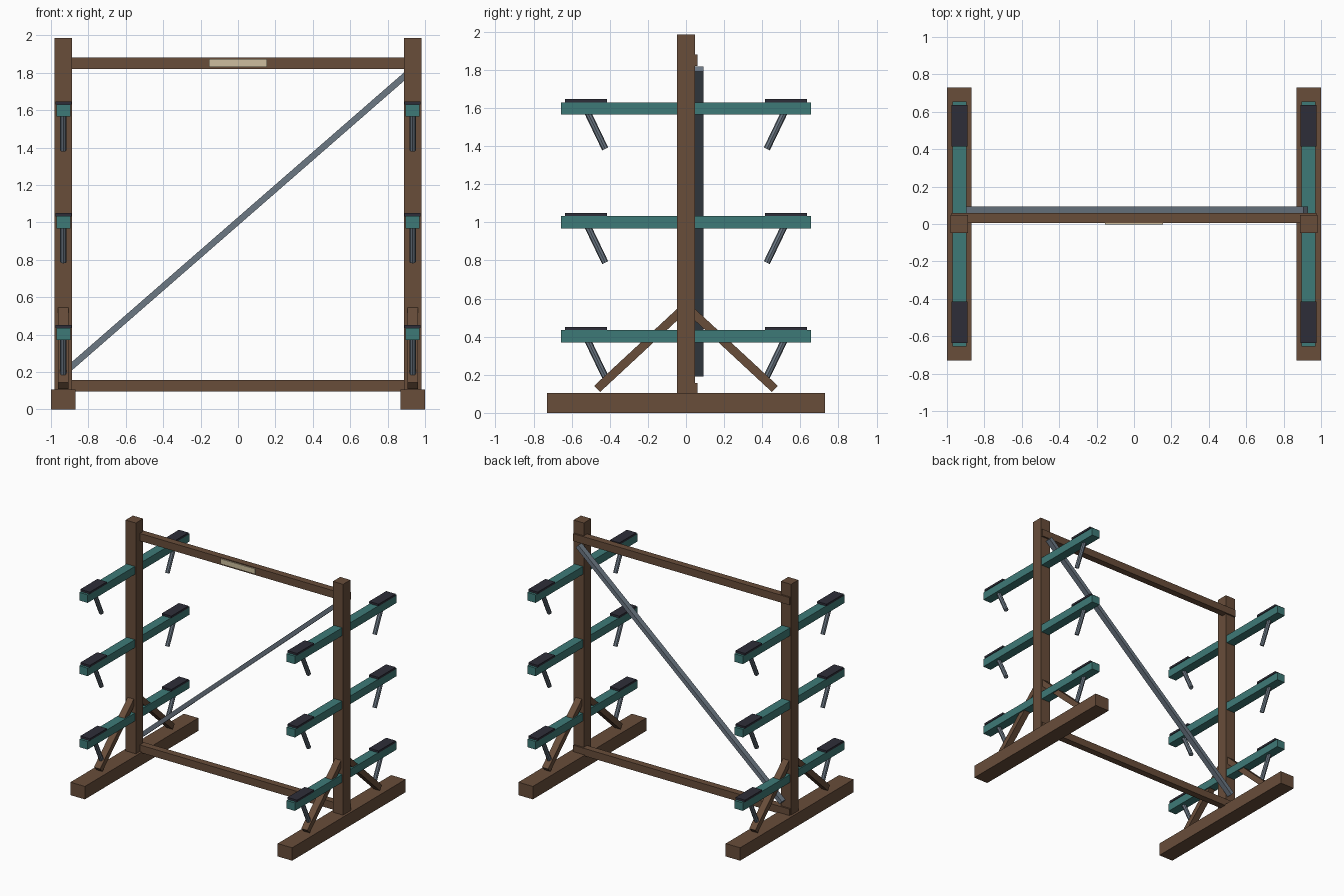
import bpy
import math
from mathutils import Vector

cube = bpy.data.objects.get("Cube")
if cube:
    bpy.data.objects.remove(cube, do_unlink=True)


def material(name, rgb):
    m = bpy.data.materials.new(name)
    m.use_nodes = True
    color = (*rgb, 1)
    m.diffuse_color = color
    m.node_tree.nodes["Principled BSDF"].inputs["Base Color"].default_value = color
    return m


wood = material("brown_wood", (0.138, 0.074, 0.042))
teal = material("teal_paint", (0.048, 0.195, 0.185))
rubber = material("dark_rubber", (0.027, 0.027, 0.04))
steel = material("grey_steel", (0.15, 0.188, 0.231))
cream = material("cream_plate", (0.61, 0.515, 0.342))


def finish(name, mat):
    ob = bpy.context.object
    ob.name = name
    ob.data.materials.append(mat)
    return ob


def box(name, center, size, mat):
    bpy.ops.mesh.primitive_cube_add(size=1, location=center)
    ob = finish(name, mat)
    ob.scale = size
    return ob


def beam(name, start, end, width, depth, mat):
    """Square-ended bar whose length runs from start to end."""
    a, b = Vector(start), Vector(end)
    ob = box(name, (a + b) / 2, (width, depth, (b - a).length), mat)
    d = b - a
    # bars lie either in the xz plane or in the yz plane
    if abs(d.x) > abs(d.y):
        ob.rotation_euler.y = math.atan2(d.x, d.z)
    else:
        ob.rotation_euler.x = -math.atan2(d.y, d.z)
    return ob


def rod(name, start, end, radius, mat):
    a, b = Vector(start), Vector(end)
    bpy.ops.mesh.primitive_cylinder_add(vertices=8, radius=radius,
                                        depth=(b - a).length, location=(a + b) / 2)
    ob = finish(name, mat)
    ob.rotation_euler.x = -math.atan2(b.y - a.y, b.z - a.z)
    return ob


POST_X = 0.934
LEVELS = {"lower": 0.402, "middle": 1.0, "upper": 1.597}

for side, sx in (("left", 1), ("right", -1)):
    x = sx * POST_X
    # Foot and upright
    box(f"{side}_foot", (x, 0, 0.0525), (0.13, 1.46, 0.105), wood)
    box(f"{side}_post", (x, 0, 1.045), (0.092, 0.094, 1.88), wood)

    # Knee braces between foot and upright
    for end, sy in (("front", -1), ("back", 1)):
        beam(f"{side}_{end}_knee_brace", (x, sy * 0.466, 0.126),
             (x, sy * 0.02, 0.54), 0.055, 0.045, wood)

    # Storage arms with pads and support struts
    for level, z in LEVELS.items():
        box(f"{side}_{level}_arm", (x, 0, z), (0.075, 1.31, 0.065), teal)
        for end, sy in (("front", -1), ("back", 1)):
            tag = f"{side}_{level}_{end}"
            box(f"{tag}_pad", (x, sy * 0.525, z + 0.0405), (0.086, 0.22, 0.017), rubber)
            rod(f"{tag}_strut", (x, sy * 0.424, z - 0.212),
                (x, sy * 0.514, z - 0.025), 0.0175, steel)

# Cross rails
for name, z in (("upper_rail", 1.85), ("lower_rail", 0.127)):
    box(name, (0, 0.0325, z), (1.95, 0.055, 0.061), wood)

# Blank plate on the upper rail
box("rail_plate", (0, 0.001, 1.852), (0.31, 0.009, 0.042), cream)

# Diagonal brace across the back
beam("diagonal_brace", (-0.918, 0.07, 0.205), (0.918, 0.07, 1.805), 0.034, 0.045, steel)
